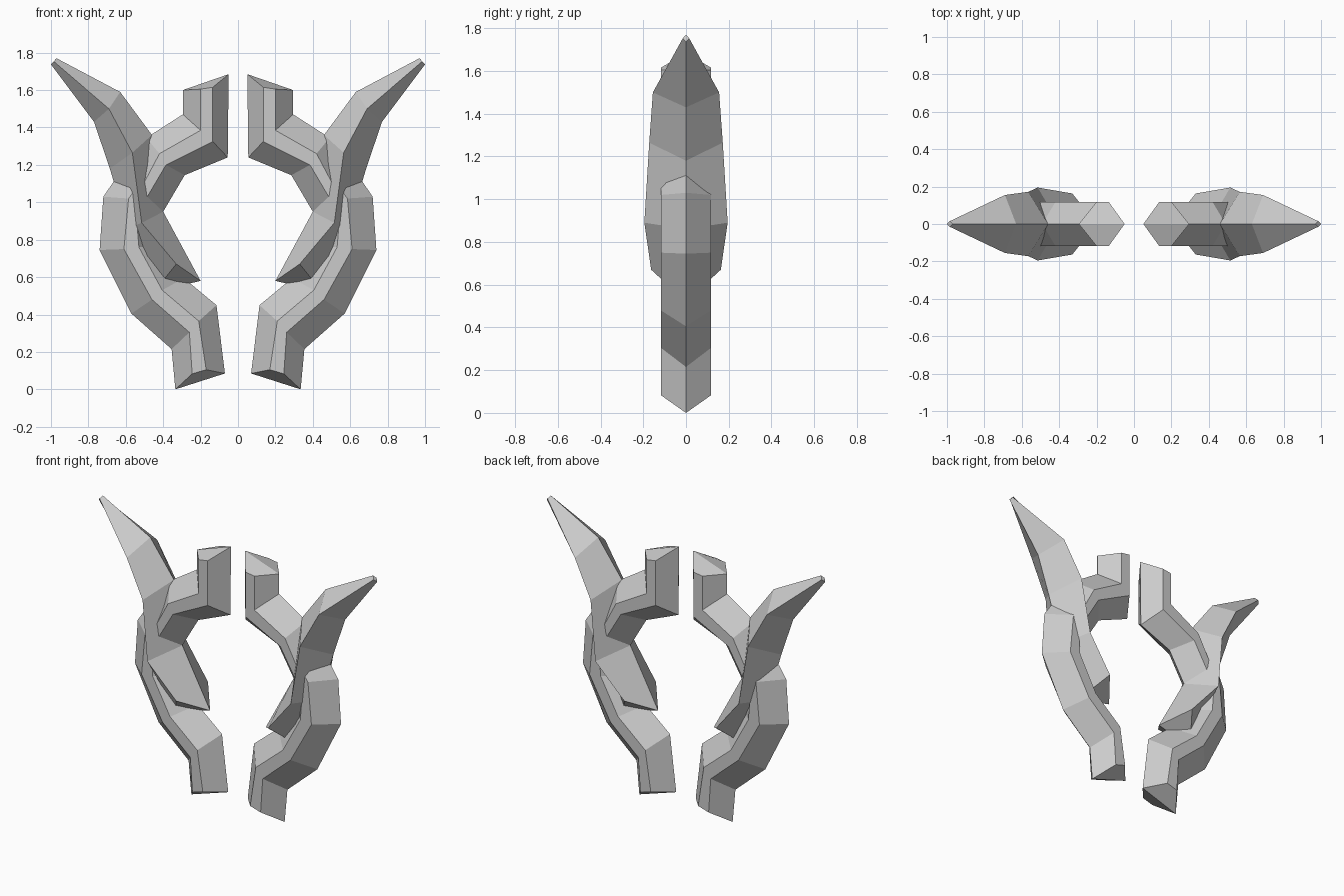
import bpy, bmesh

if "Cube" in bpy.data.objects:
    bpy.data.objects.remove(bpy.data.objects["Cube"])


def loft(name, sections):
    """Skin rings of (x, y, z) points; ring[0] and ring[n/2] lie on y=0. Mirrored in x."""
    bm = bmesh.new()
    rings = [[bm.verts.new(p) for p in s] for s in sections]
    n = len(rings[0])
    for a, b in zip(rings, rings[1:]):
        for i in range(n):
            j = (i + 1) % n
            bm.faces.new((a[i], a[j], b[j], b[i]))
    # wedge-shaped end caps, folded along the middle plane
    h = n // 2
    for r in (rings[0], rings[-1]):
        bm.faces.new(r[:h + 1])
        bm.faces.new(r[h:] + r[:1])
    bmesh.ops.recalc_face_normals(bm, faces=bm.faces)
    mesh = bpy.data.meshes.new(name)
    bm.to_mesh(mesh)
    bm.free()
    ob = bpy.data.objects.new(name, mesh)
    bpy.context.collection.objects.link(ob)
    mod = ob.modifiers.new("mirror", 'MIRROR')
    mod.use_axis = (True, False, False)
    mod.use_mirror_merge = False
    return ob


def hexagon(inner, ridge_in, ridge_out, outer, d=0.118):
    (a, b), (c, e), (f, g), (h, k) = inner, ridge_in, ridge_out, outer
    return [(a, 0, b), (c, -d, e), (f, -d, g), (h, 0, k), (f, d, g), (c, d, e)]


def diamond(inner, ridge, outer, d):
    return [(inner[0], 0, inner[1]), (ridge[0], -d, ridge[1]),
            (outer[0], 0, outer[1]), (ridge[0], d, ridge[1])]


# curved horn blades crossing the arms
loft("horn_blades", [
    diamond((0.97, 1.77), (0.985, 1.753), (1.0, 1.737), 0.015),
    diamond((0.63, 1.59), (0.69, 1.50), (0.77, 1.43), 0.155),
    diamond((0.46, 1.36), (0.565, 1.265), (0.685, 1.18), 0.172),
    diamond((0.40, 0.95), (0.515, 0.89), (0.59, 0.86), 0.195),
    diamond((0.20, 0.58), (0.33, 0.67), (0.45, 0.52), 0.163),
])

# upper arms
loft("upper_arms", [
    hexagon((0.05, 1.685), (0.135, 1.615), (0.20, 1.605), (0.295, 1.60)),
    hexagon((0.055, 1.24), (0.135, 1.325), (0.20, 1.385), (0.295, 1.47)),
    hexagon((0.285, 1.145), (0.385, 1.20), (0.42, 1.26), (0.49, 1.345)),
    hexagon((0.40, 0.95), (0.485, 1.03), (0.51, 1.09), (0.58, 1.12)),
])

# lower arms
loft("lower_arms", [
    hexagon((0.07, 0.085), (0.17, 0.105), (0.245, 0.083), (0.335, 0.0)),
    hexagon((0.115, 0.45), (0.21, 0.365), (0.26, 0.305), (0.355, 0.215)),
    hexagon((0.29, 0.595), (0.405, 0.53), (0.46, 0.48), (0.57, 0.405)),
    hexagon((0.41, 0.76), (0.53, 0.76), (0.61, 0.75), (0.74, 0.745)),
    hexagon((0.55, 1.28), (0.555, 1.06), (0.585, 1.02), (0.72, 1.03)),
])
